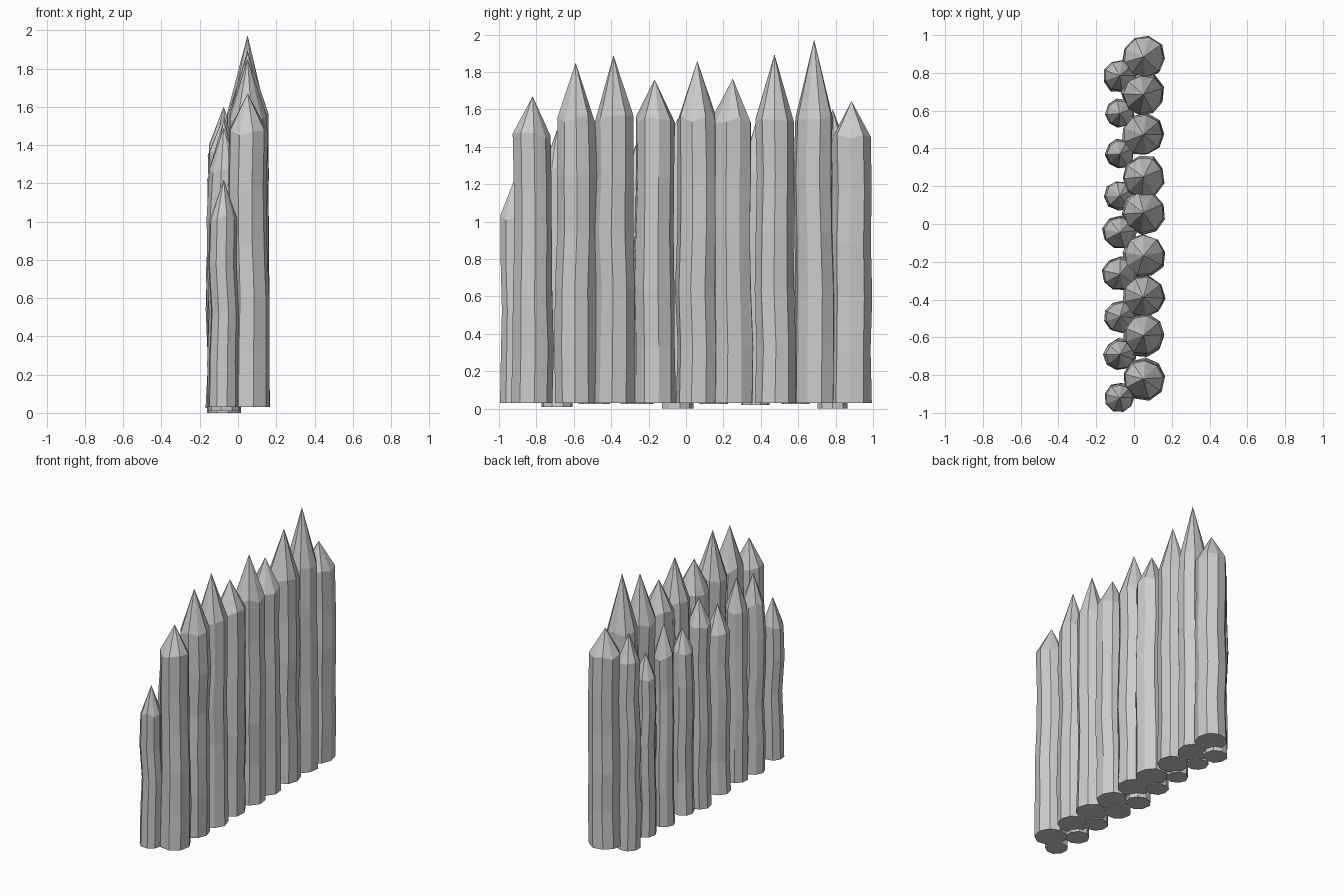
import bpy, bmesh, math, random

if "Cube" in bpy.data.objects:
    bpy.data.objects.remove(bpy.data.objects["Cube"])

random.seed(4)
SIDES = 9


def stake(name, x, y, radius, base, shoulder, tip):
    """Faceted log with slightly wandering rings and a carved point."""
    bm = bmesh.new()
    phase = random.uniform(0, math.tau)
    facets = [random.uniform(0.96, 1.05) for _ in range(SIDES)]
    levels = 5 if shoulder > 1.1 else 4
    rings = []
    for i in range(levels + 1):
        t = i / levels
        wander = 0.008 if 0 < i < levels else 0.003
        cx = x + random.uniform(-wander, wander)
        cy = y + random.uniform(-wander, wander)
        r = radius * (1 - 0.06 * t) * (random.uniform(0.95, 1.02) if i else 1)
        ring = []
        for s in range(SIDES):
            a = phase + math.tau * s / SIDES
            rr = r * facets[s] * random.uniform(0.98, 1.02)
            z = base + (shoulder - base) * t
            if i == levels:
                z += random.uniform(-0.02, 0.02)
            ring.append(bm.verts.new((cx + rr * math.cos(a), cy + rr * math.sin(a), z)))
        rings.append(ring)
    apex = bm.verts.new((x, y, tip))
    bm.faces.new(rings[0][::-1])
    for lo, hi in zip(rings, rings[1:]):
        for s in range(SIDES):
            n = (s + 1) % SIDES
            bm.faces.new((lo[s], lo[n], hi[n], hi[s]))
    for s in range(SIDES):
        bm.faces.new((rings[-1][s], rings[-1][(s + 1) % SIDES], apex))
    mesh = bpy.data.meshes.new(name)
    bm.to_mesh(mesh)
    bm.free()
    bpy.context.collection.objects.link(bpy.data.objects.new(name, mesh))


# Tall outer row: y, shoulder height, tip height
tall = [(-0.82, 1.46, 1.67), (-0.59, 1.55, 1.85), (-0.388, 1.55, 1.89),
        (-0.168, 1.54, 1.76), (0.06, 1.55, 1.86), (0.25, 1.54, 1.765),
        (0.473, 1.55, 1.895), (0.685, 1.56, 1.975), (0.885, 1.45, 1.645)]
for i, (y, shoulder, tip) in enumerate(tall):
    stake(f"tall_stake_{i + 1}", 0.05, y, 0.112, 0.03, shoulder, tip)

# Thin inner row filling the gaps: y, radius, base, shoulder, tip
thin = [(-0.92, 0.078, 0.03, 1.02, 1.22), (-0.69, 0.083, 0.01, 1.27, 1.49),
        (-0.49, 0.083, 0.025, 1.29, 1.53), (-0.265, 0.092, 0.025, 1.22, 1.42),
        (-0.045, 0.086, 0.0, 1.35, 1.55), (0.15, 0.08, 0.025, 1.23, 1.40),
        (0.37, 0.076, 0.02, 1.28, 1.52), (0.585, 0.075, 0.025, 1.19, 1.38),
        (0.785, 0.085, 0.0, 1.39, 1.60)]
for i, (y, r, base, shoulder, tip) in enumerate(thin):
    stake(f"thin_stake_{i + 1}", -0.075, y, r, base, shoulder, tip)
